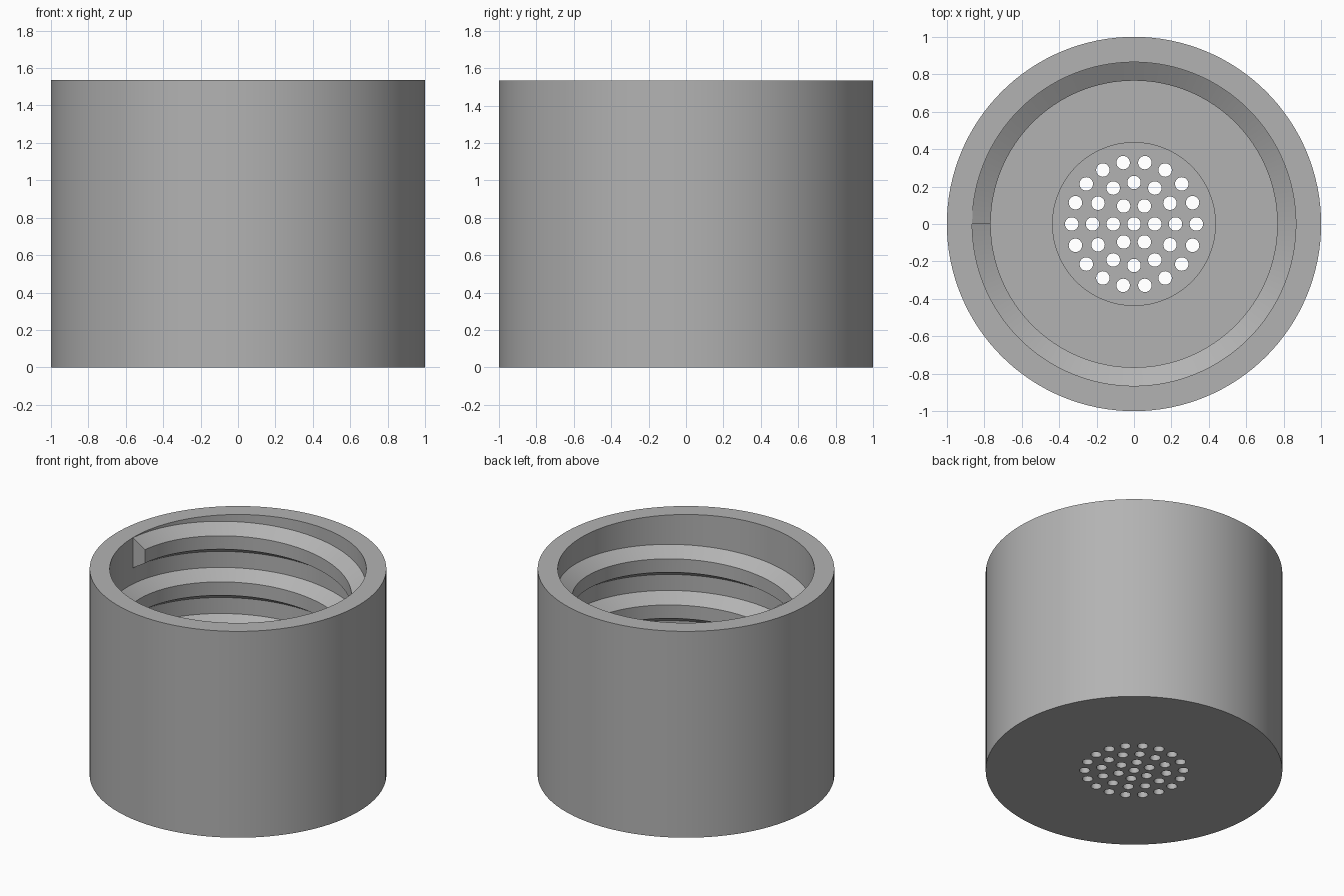
import bpy, bmesh, math
from mathutils import Matrix

if "Cube" in bpy.data.objects:
    bpy.data.objects.remove(bpy.data.objects["Cube"])

HEIGHT, FLOOR, RECESS = 1.535, 0.18, 0.09
BORE, CREST, PITCH, TURNS = 0.865, 0.766, 0.343, 3.25
SEGMENTS = 128

grey = bpy.data.materials.new("plain grey")
grey.use_nodes = True
colour = (0.45, 0.45, 0.45, 1)
grey.diffuse_color = colour
grey.node_tree.nodes["Principled BSDF"].inputs["Base Color"].default_value = colour


def make_object(name, bm):
    bmesh.ops.recalc_face_normals(bm, faces=bm.faces)
    mesh = bpy.data.meshes.new(name)
    bm.to_mesh(mesh)
    bm.free()
    mesh.materials.append(grey)
    obj = bpy.data.objects.new(name, mesh)
    bpy.context.collection.objects.link(obj)
    return obj


def activate(obj):
    bpy.ops.object.select_all(action="DESELECT")
    obj.select_set(True)
    bpy.context.view_layer.objects.active = obj


def bridge(bm, rings, closed):
    n = len(rings[0])
    for a, b in zip(rings, rings[1:]):
        for i in range(n if closed else n - 1):
            j = (i + 1) % n
            bm.faces.new((a[i], a[j], b[j], b[i]))


# Cup body: outer wall, rim, bore, floor and shallow round recess
profile = [(1, 0), (1, HEIGHT), (BORE, HEIGHT), (BORE, FLOOR),
           (0.435, FLOOR), (0.435, RECESS)]
bm = bmesh.new()
rings = []
for r, z in profile:
    angles = [math.tau * i / SEGMENTS for i in range(SEGMENTS)]
    rings.append([bm.verts.new((r * math.cos(a), r * math.sin(a), z)) for a in angles])
bridge(bm, rings, True)
bm.faces.new(rings[0])
bm.faces.new(rings[-1])
body = make_object("cup_body", bm)

# Drain holes: a centre hole and three concentric rings
bm = bmesh.new()
for ring in range(4):
    count = max(1, 6 * ring)
    for i in range(count):
        a = math.tau * i / count
        r = 0.111 * ring
        bmesh.ops.create_cone(
            bm, cap_ends=True, segments=24, radius1=0.036, radius2=0.036, depth=0.4,
            matrix=Matrix.Translation((r * math.cos(a), r * math.sin(a), RECESS / 2)))
cutter = make_object("hole_cutter", bm)
cutter.hide_render = True
cut = body.modifiers.new("drain_holes", "BOOLEAN")
cut.operation = "DIFFERENCE"
cut.solver = "EXACT"
cut.object = cutter
activate(body)
bpy.ops.object.modifier_apply(modifier=cut.name)
bpy.data.objects.remove(cutter)

# Internal thread: trapezoid section swept down a right-handed helix from the rim
section = [(BORE + 0.02, 0.112), (BORE, 0.112), (CREST, 0.05),
           (CREST, -0.05), (BORE, -0.112), (BORE + 0.02, -0.112)]
bm = bmesh.new()
rings = []
steps = int(SEGMENTS * TURNS)
for s in range(steps + 1):
    turn = s / SEGMENTS
    a = math.pi - math.tau * turn
    z = HEIGHT - 0.114 - PITCH * turn
    rings.append([bm.verts.new((r * math.cos(a), r * math.sin(a), z + dz))
                  for r, dz in section])
bridge(bm, rings, True)
bm.faces.new(rings[0])
bm.faces.new(rings[-1])
thread = make_object("internal_thread", bm)

for obj in (body, thread):
    activate(obj)
    bpy.ops.object.shade_smooth_by_angle(angle=math.radians(30))
